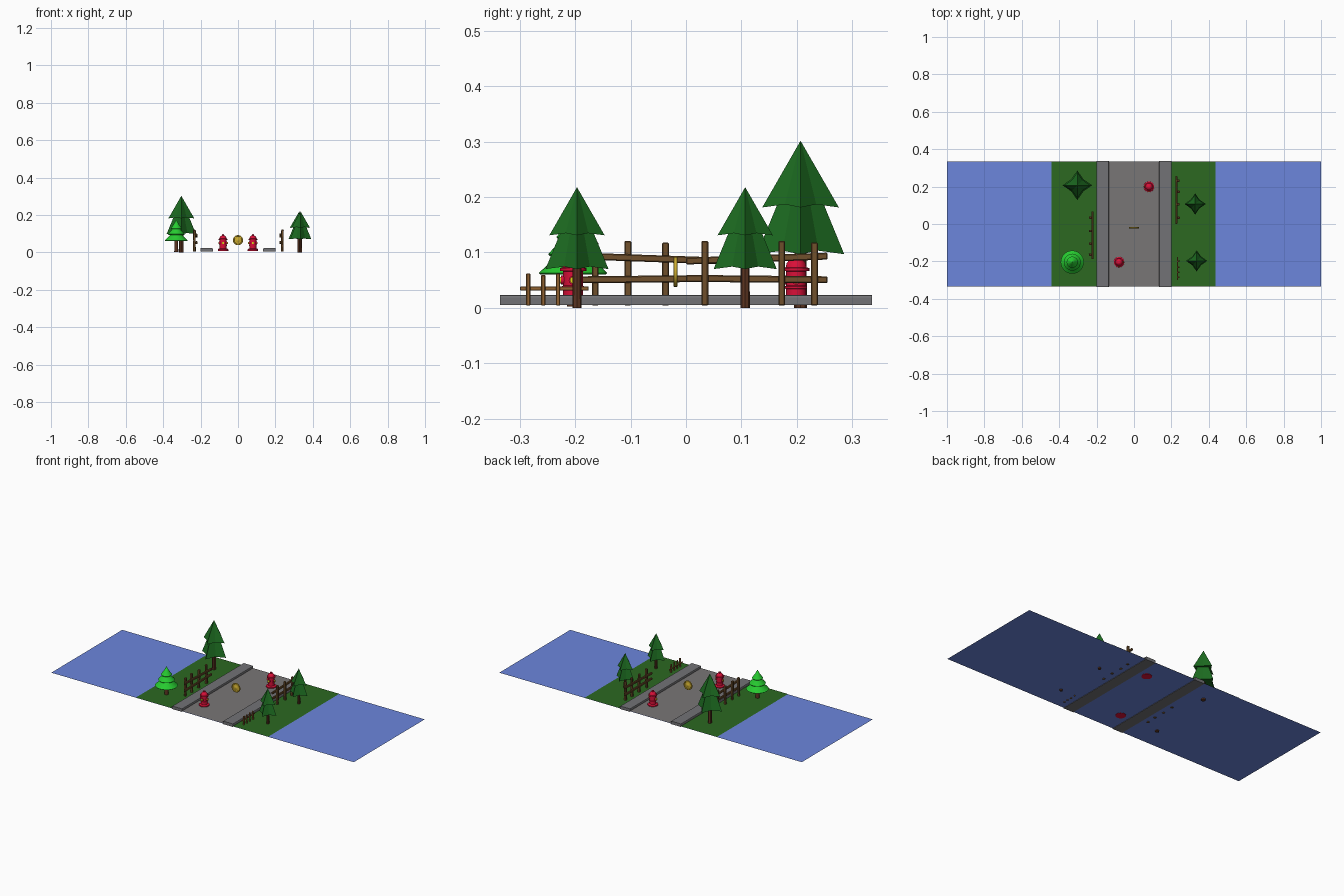
import bpy, bmesh, math
from mathutils import Matrix, Vector

if "Cube" in bpy.data.objects:
    bpy.data.objects.remove(bpy.data.objects["Cube"])

MATS = {}


def mat(name, rgb):
    m = bpy.data.materials.new(name)
    m.diffuse_color = (*rgb, 1)
    m.use_nodes = True
    m.node_tree.nodes["Principled BSDF"].inputs["Base Color"].default_value = m.diffuse_color
    MATS[name] = m


for n, c in {
    "water": (0.15, 0.24, 0.72), "grass": (0.025, 0.14, 0.015), "asphalt": (0.19, 0.18, 0.18),
    "kerb": (0.17, 0.17, 0.18), "pine": (0.012, 0.15, 0.015), "lime": (0.02, 0.6, 0.03),
    "bark": (0.11, 0.035, 0.015), "wood": (0.16, 0.08, 0.025), "light_wood": (0.28, 0.12, 0.03),
    "red": (0.7, 0.005, 0.04), "yellow": (0.75, 0.65, 0.01), "gold": (0.62, 0.42, 0.03),
}.items():
    mat(n, c)


def finish(name, bm, material, loc=(0, 0, 0), smooth=False):
    bmesh.ops.recalc_face_normals(bm, faces=bm.faces)
    me = bpy.data.meshes.new(name)
    bm.to_mesh(me)
    bm.free()
    ob = bpy.data.objects.new(name, me)
    bpy.context.collection.objects.link(ob)
    ob.location = loc
    me.materials.append(MATS[material])
    if smooth:
        bpy.ops.object.select_all(action="DESELECT")
        ob.select_set(True)
        bpy.context.view_layer.objects.active = ob
        bpy.ops.object.shade_smooth_by_angle(angle=math.radians(40))
    return ob


def sheet(name, x0, x1, z, material):
    bm = bmesh.new()
    y = 0.335
    bm.faces.new([bm.verts.new(p) for p in ((x0, -y, z), (x1, -y, z), (x1, y, z), (x0, y, z))])
    ob = finish(name, bm, material)
    if ob.data.polygons[0].normal.z < 0:
        ob.data.flip_normals()


def add_box(bm, centre, size, rot=Matrix()):
    m = Matrix.Translation(centre) @ rot @ Matrix.Diagonal((*size, 1))
    bmesh.ops.create_cube(bm, size=1, matrix=m)


def lathe(name, profile, material, loc, sides=24, rot=None, smooth=True):
    """Revolve (radius, z) points around z."""
    bm = bmesh.new()
    vs = [bm.verts.new((r, 0, z)) for r, z in profile]
    es = [bm.edges.new(p) for p in zip(vs, vs[1:])]
    bmesh.ops.spin(bm, geom=vs + es, axis=(0, 0, 1), cent=(0, 0, 0),
                   angle=math.tau, steps=sides, use_duplicate=False)
    bmesh.ops.remove_doubles(bm, verts=bm.verts, dist=1e-5)
    if rot:
        bmesh.ops.transform(bm, matrix=rot, verts=bm.verts)
    return finish(name, bm, material, loc, smooth)


# Ground layers
sheet("water", -1, 1, 0.008, "water")
for side, x0, x1 in (("left", -0.44, -0.2), ("right", 0.2, 0.435)):
    sheet(side + "_grass", x0, x1, 0.0095, "grass")
sheet("road", -0.2, 0.2, 0.0105, "asphalt")

# Kerbs with chamfered edges along the road
for side, s in (("left", -1), ("right", 1)):
    bm = bmesh.new()
    add_box(bm, (s * 0.168, 0, 0.0145), (0.066, 0.673, 0.018))
    edges = [e for e in bm.edges if abs((e.verts[0].co - e.verts[1].co).y) > 0.1
             and e.verts[0].co.z > 0.015]
    bmesh.ops.bevel(bm, geom=edges, offset=0.005, segments=2, profile=0.5, affect="EDGES")
    finish(side + "_kerb", bm, "kerb")


# Four-pointed pine trees
def star_tier(name, loc, z_top, r_top, z_bot, r_bot):
    bm = bmesh.new()

    def ring(r, z, lift):
        out = []
        for i in range(8):
            k, a = (0.58 if i % 2 else 1), i * math.tau / 8
            out.append(bm.verts.new((r * k * math.cos(a), r * k * math.sin(a), z + lift * (i % 2))))
        return out
    low = ring(r_bot, z_bot, r_bot * 0.08)
    high = ring(r_top, z_top, 0) if r_top else [bm.verts.new((0, 0, z_top))] * 8
    base = bm.verts.new((0, 0, z_bot + r_bot * 0.15))
    for i in range(8):
        j = (i + 1) % 8
        quad = [low[i], low[j], high[j]] + ([high[i]] if r_top else [])
        bm.faces.new(quad)
        bm.faces.new((low[j], low[i], base))
    if r_top:
        bm.faces.new(high)
    finish(name, bm, "pine", loc)


def pine(name, x, y, s):
    loc = (x, y, 0)
    lathe(name + "_trunk", [(0, 0), (0.0085 * s, 0), (0.0075 * s, 0.1 * s), (0, 0.1 * s)],
          "bark", loc, 8, smooth=False)
    star_tier(name + "_lower_branches", loc, 0.165 * s, 0.018 * s, 0.07 * s, 0.057 * s)
    star_tier(name + "_upper_branches", loc, 0.218 * s, 0, 0.131 * s, 0.05 * s)


pine("big_pine", -0.303, 0.207, 1.385)
pine("back_pine", 0.327, 0.107, 1)
pine("front_pine", 0.335, -0.197, 1)

# Round light green tree: trunk and three cone tiers
loc = (-0.33, -0.204, 0)
lathe("round_tree_trunk", [(0, 0.002), (0.011, 0.002), (0.009, 0.075), (0, 0.075)], "bark", loc, 12)
for i, (zb, r, zt, rt) in enumerate(((0.06, 0.062, 0.11, 0.022), (0.094, 0.045, 0.14, 0.014),
                                     (0.125, 0.03, 0.172, 0.002))):
    lathe(f"round_tree_tier_{i + 1}",
          [(0, zb + 0.004), (r * 0.95, zb), (r, zb + 0.003), ((r + rt) * 0.46, (zb + zt) / 2), (rt, zt), (0, zt + 0.001)],
          "lime", loc, 28)

# Hydrants: turned body, side outlets with yellow caps and a front outlet
BODY = [(0, 0.006), (0.028, 0.006), (0.028, 0.016), (0.024, 0.019), (0.018, 0.02), (0.018, 0.034),
        (0.020, 0.035), (0.020, 0.039), (0.018, 0.04), (0.018, 0.066), (0.024, 0.067), (0.024, 0.072),
        (0.019, 0.073), (0.017, 0.081), (0.011, 0.088), (0.006, 0.090), (0.006, 0.096), (0, 0.097)]
for label, x, y in (("back", 0.08, 0.199), ("front", -0.08, -0.204)):
    lathe(label + "_hydrant_body", BODY, "red", (x, y, 0))
    for part, a in (("right", 0), ("left", 180), ("front", -90)):
        rot = Matrix.Rotation(math.radians(a), 4, "Z") @ Matrix.Rotation(math.pi / 2, 4, "Y")
        lathe(f"{label}_hydrant_{part}_outlet", [(0.008, 0.012), (0.008, 0.022), (0, 0.022)],
              "red", (x, y, 0.05), 16, rot)
        lathe(f"{label}_hydrant_{part}_cap",
              [(0.006, 0.0215), (0.006, 0.0255), (0, 0.0255)], "yellow", (x, y, 0.05), 16, rot)

# Coin: disc with a raised rim and a small boss on both faces
half = [(0, 0.0035), (0.007, 0.0035), (0.009, 0.002), (0.02, 0.002), (0.0215, 0.004), (0.026, 0.004), (0.027, 0.003)]
lathe("coin", half + [(r, -z) for r, z in reversed(half)], "gold", (0, -0.019, 0.065), 32,
      Matrix.Rotation(math.pi / 2, 4, "X"))


# Rustic fences along y, rails on the road side
def fence(name, x, y, s, posts, height, width, rails, half_len, material):
    """s = 1 for the right side; s = -1 turns the fence by 180 degrees."""
    turn = Matrix.Rotation(0 if s > 0 else math.pi, 4, "Z")
    parts = []
    for i, p in enumerate(posts):
        tilt = Matrix.Rotation(0.025 * (-1) ** i, 4, "Y")
        h = height - 0.003 * (i % 2)
        parts.append((f"{name}_post_{i + 1}", (0, p, 0.004 + h / 2), (width, width, h), tilt))
    for i, (z, slope) in enumerate(rails):
        rot = Matrix.Rotation(slope, 4, "X")
        parts.append((f"{name}_rail_{i + 1}", (-width * 0.85, 0, z),
                      (width * 0.8, 2 * half_len, width), rot))
    for part, c, size, rot in parts:
        bm = bmesh.new()
        add_box(bm, c, size, rot)
        bmesh.ops.bevel(bm, geom=bm.edges[:], offset=width * 0.15, segments=1, affect="EDGES")
        bmesh.ops.transform(bm, matrix=turn, verts=bm.verts)
        finish(part, bm, material, (x, y, 0))


POSTS = (-0.094, -0.023, 0.045, 0.104)
RAILS = ((0.052, -0.01), (0.089, 0.035))
fence("right_fence", 0.237, 0.128, 1, POSTS, 0.117, 0.0125, RAILS, 0.128, "wood")
fence("left_fence", -0.233, -0.06, -1, POSTS, 0.117, 0.0125, RAILS, 0.128, "wood")
fence("low_fence", 0.239, -0.238, 1, (-0.047, -0.02, 0.007, 0.038), 0.058, 0.0075,
      ((0.035, 0.0),), 0.062, "light_wood")
